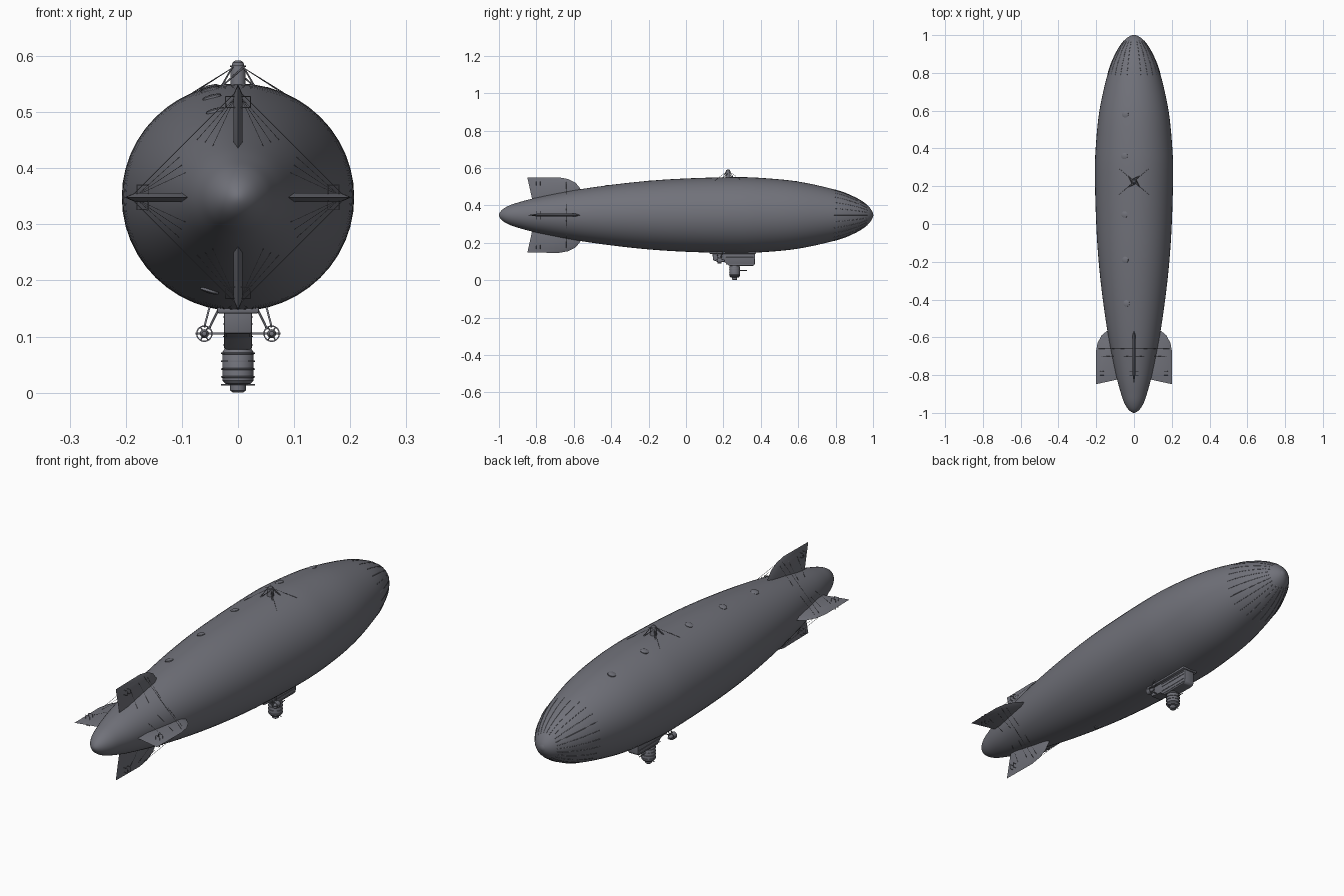
import bpy, bmesh, math
from mathutils import Vector, Matrix

if "Cube" in bpy.data.objects:
    bpy.data.objects.remove(bpy.data.objects["Cube"], do_unlink=True)

grey = bpy.data.materials.new("slate_grey")
grey.use_nodes = True
COLOUR = (0.165, 0.168, 0.195, 1)
grey.diffuse_color = COLOUR
grey.node_tree.nodes["Principled BSDF"].inputs["Base Color"].default_value = COLOUR

AXIS_Z = 0.348


def finish(name, bm, smooth=True):
    bmesh.ops.recalc_face_normals(bm, faces=bm.faces)
    mesh = bpy.data.meshes.new(name)
    bm.to_mesh(mesh)
    bm.free()
    mesh.materials.append(grey)
    ob = bpy.data.objects.new(name, mesh)
    bpy.context.collection.objects.link(ob)
    if smooth:
        bpy.ops.object.select_all(action="DESELECT")
        ob.select_set(True)
        bpy.context.view_layer.objects.active = ob
        bpy.ops.object.shade_smooth_by_angle(angle=math.radians(35))
    return ob


def wires(name, paths, radius):
    """One curve object holding many thin round rods."""
    cu = bpy.data.curves.new(name, "CURVE")
    cu.dimensions = "3D"
    cu.bevel_depth = radius
    cu.bevel_resolution = 1
    cu.use_fill_caps = True
    for path in paths:
        sp = cu.splines.new("POLY")
        sp.points.add(len(path) - 1)
        for pt, co in zip(sp.points, path):
            pt.co = (*co, 1)
    cu.materials.append(grey)
    ob = bpy.data.objects.new(name, cu)
    bpy.context.collection.objects.link(ob)


def lathe(name, profile, place, sides=20):
    """Revolve (radius, height) pairs about local z, then place."""
    bm = bmesh.new()
    vs = [bm.verts.new((r, 0, h)) for r, h in profile]
    edges = [bm.edges.new(p) for p in zip(vs, vs[1:])]
    bmesh.ops.spin(bm, geom=vs + edges, cent=(0, 0, 0), axis=(0, 0, 1),
                   angle=math.tau, steps=sides)
    bmesh.ops.remove_doubles(bm, verts=bm.verts, dist=1e-5)
    bm.transform(place)
    return finish(name, bm)


def box(name, centre, size, bevel=0.0):
    bm = bmesh.new()
    bmesh.ops.create_cube(bm, size=1)
    bm.transform(Matrix.Translation(centre) @ Matrix.Diagonal((*size, 1)))
    if bevel:
        bmesh.ops.bevel(bm, geom=bm.edges[:], offset=bevel, segments=2,
                        profile=0.5, affect="EDGES")
    return finish(name, bm)


# Envelope: lengthwise profile, smoothed, then lofted
STATIONS = [(-1, 0), (-0.985, 0.027), (-0.95, 0.05), (-0.9, 0.068), (-0.8, 0.095),
            (-0.6, 0.135), (-0.4, 0.165), (-0.2, 0.187), (0, 0.2), (0.25, 0.207),
            (0.4, 0.203), (0.6, 0.183), (0.8, 0.138), (0.9, 0.099), (0.96, 0.062),
            (0.99, 0.03), (1, 0)]
pts = [Vector(p) for p in STATIONS]
first = Vector((pts[1].x, -pts[1].y))
last = Vector((pts[-2].x, -pts[-2].y))
ext = [first] + pts + [last]
dense = []
for a, b, c, d in zip(ext, ext[1:], ext[2:], ext[3:]):
    for k in range(5):
        t = k / 5
        dense.append(0.5 * (2 * b + (c - a) * t + (2 * a - 5 * b + 4 * c - d) * t ** 2
                            + (3 * b - a - 3 * c + d) * t ** 3))
dense.append(pts[-1])


def radius_at(y):
    for a, b in zip(dense, dense[1:]):
        if a.x <= y <= b.x:
            return a.y + (b.y - a.y) * (y - a.x) / max(b.x - a.x, 1e-6)
    return 0


def polar(angle, r, y):
    """Point around the long axis; angle is measured from straight up."""
    return Vector((r * math.sin(angle), y, AXIS_Z + r * math.cos(angle)))


def on_hull(angle, y, lift=0.0):
    r = radius_at(y) + lift
    p = polar(angle, r, y)
    p.z = AXIS_Z + (p.z - AXIS_Z) * 0.98
    return p


SIDES = 48
bm = bmesh.new()
rings = [[bm.verts.new(on_hull(math.tau * i / SIDES, p.x)) for i in range(SIDES)]
         for p in dense[1:-1]]
for lo, hi in zip(rings, rings[1:]):
    for i in range(SIDES):
        j = (i + 1) % SIDES
        bm.faces.new((lo[i], lo[j], hi[j], hi[i]))
for ring, y in ((rings[0], -1), (rings[-1], 1)):
    tip = bm.verts.new((0, y, AXIS_Z))
    for i in range(SIDES):
        bm.faces.new((ring[i], ring[(i + 1) % SIDES], tip))
finish("envelope", bm)

# Nose battens and nose cap
wires("nose_battens", [[on_hull(math.tau * i / 24, 0.79 + 0.02 * k) for k in range(10)]
                       for i in range(24)], 0.0012)
lathe("nose_cap", [(0, 0.004), (0.012, 0.001), (0.024, -0.006), (0.026, -0.012)],
      Matrix.Translation((0, 0.998, AXIS_Z)) @ Matrix.Rotation(-math.pi / 2, 4, "X"))

# Four tail fins with lens-shaped thickness
FIN = [(-0.815, 0.05), (-0.848, 0.2), (-0.68, 0.202), (-0.63, 0.193),
       (-0.59, 0.172), (-0.567, 0.145), (-0.555, 0.11), (-0.56, 0.05)]
mid = sum((Vector(p) for p in FIN), Vector((0, 0))) / len(FIN)
horns, braces, stays = [], [], []
for n, label in enumerate(("upper", "left", "lower", "right")):
    ang = n * math.pi / 2
    turn = Matrix.Translation((0, 0, AXIS_Z)) @ Matrix.Rotation(ang, 4, "Y")
    bm = bmesh.new()
    rim = [bm.verts.new((0, y, r)) for y, r in FIN]
    for s in (-1, 1):
        inner = []
        for y, r in FIN:
            q = mid + (Vector((y, r)) - mid) * 0.7
            inner.append(bm.verts.new((s * 0.008, q.x, q.y)))
        for i in range(len(FIN)):
            j = (i + 1) % len(FIN)
            bm.faces.new((rim[i], rim[j], inner[j], inner[i]))
        bm.faces.new(inner)
    bm.transform(turn)
    finish(label + "_fin", bm)

    # Control horn frame and hinge line
    def at(x, y, r):
        return turn @ Vector((x, y, r))
    for y in (-0.78, -0.8):
        horns.append([at(x, y, r) for x, r in ((-0.022, 0.16), (-0.022, 0.18),
                     (0.022, 0.18), (0.022, 0.16), (-0.022, 0.16))])
    for s in (-1, 1):
        horns.append([at(s * 0.005, -0.765, 0.1), at(s * 0.003, -0.77, 0.19)])
        # Bracing cables to the hull
        for k, y in enumerate((-0.76, -0.7, -0.64)):
            stays.append([at(s * 0.004, y, 0.18), on_hull(ang + s * (0.45 + 0.08 * k), y)])
    braces.append([polar(ang, 0.192, -0.66), polar(ang + math.pi / 2, 0.192, -0.66)])
wires("control_horns", horns, 0.0012)
wires("fin_braces", braces, 0.0007)
wires("fin_stays", stays, 0.0005)

# Valve covers along the top and one underneath
for n, (ang, y) in enumerate([(-0.25, 0.58), (-0.25, 0.36), (-0.25, 0.05), (-0.25, -0.19),
                              (-0.25, -0.42), (-2.85, -0.3)]):
    p = on_hull(ang, y, -0.001)
    out = (p - Vector((0, y, AXIS_Z))).to_track_quat("Z", "Y").to_matrix().to_4x4()
    lathe(f"valve_cover_{n + 1}", [(0.017, -0.002), (0.017, 0.003), (0.012, 0.005), (0, 0.006)],
          Matrix.Translation(p) @ out)

# Gondola: side profile extruded across, with rails
bm = bmesh.new()
SIDE = [(0.14, 0.16), (0.37, 0.16), (0.368, 0.085), (0.36, 0.077), (0.23, 0.077),
        (0.205, 0.098), (0.145, 0.105)]
face = bm.faces.new([bm.verts.new((-0.025, y, z)) for y, z in SIDE])
new = bmesh.ops.extrude_face_region(bm, geom=[face])["geom"]
bmesh.ops.translate(bm, vec=(0.05, 0, 0), verts=[v for v in new if isinstance(v, bmesh.types.BMVert)])
bmesh.ops.bevel(bm, geom=bm.edges[:], offset=0.004, segments=2, profile=0.5, affect="EDGES")
finish("gondola", bm)
box("gondola_mount", (0, 0.25, 0.148), (0.075, 0.25, 0.014), 0.004)
wires("gondola_rails", [[(s * 0.026, 0.215, z), (s * 0.026, 0.362, z)]
                        for s in (-1, 1) for z in (0.085, 0.1, 0.122, 0.135)], 0.0012)

# Lower pod with hoops, foot dish and forward probe
lathe("lower_pod", [(0, 0.078), (0.024, 0.078), (0.028, 0.072), (0.028, 0.022),
                    (0.023, 0.016), (0.014, 0.014), (0.014, 0.004), (0.009, 0), (0, 0)],
      Matrix.Translation((0, 0.26, 0)))
for n in range(4):
    z = 0.026 + n * 0.014
    lathe(f"pod_hoop_{n + 1}", [(0.027, z), (0.03, z + 0.001), (0.03, z + 0.003), (0.027, z + 0.004)],
          Matrix.Translation((0, 0.26, 0)))
wires("pod_probe", [[(0, 0.28, 0.052), (0, 0.325, 0.052)]], 0.0018)
wires("pod_foot_bar", [[(-0.03, 0.26, 0.014), (0.03, 0.26, 0.014)]], 0.0012)

# Engines with duct ring, propeller and struts on both sides
struts, blades = [], []
for s, label in ((1, "left"), (-1, "right")):
    hub = Vector((s * 0.06, 0.18, 0.105))
    along = Matrix.Translation(hub) @ Matrix.Rotation(math.pi / 2, 4, "X")
    lathe(label + "_engine", [(0, -0.03), (0.005, -0.026), (0.008, -0.012), (0.008, 0.01),
                              (0.004, 0.02), (0, 0.022)], along, 12)
    lathe(label + "_duct", [(0.0125, -0.01), (0.0148, -0.01), (0.0148, 0.012),
                            (0.0125, 0.012), (0.0125, -0.01)], along, 20)
    for k in range(6):
        a = k * math.tau / 6
        blades.append([hub, hub + Vector((math.cos(a) * 0.014, 0, math.sin(a) * 0.014))])
    struts.append([(s * 0.02, 0.18, 0.105), (s * 0.076, 0.18, 0.105)])
    for dy in (-0.015, 0.015):
        struts.append([hub + Vector((-s * 0.008, dy / 2, 0.008)), (s * 0.034, 0.18 + dy, 0.15)])
    struts.append([hub + Vector((0, 0, 0.012)), (s * 0.05, 0.2, 0.155)])
wires("engine_struts", struts, 0.002)
wires("propeller_blades", blades, 0.0014)

# Top mast: tapered lattice, drum, hoop and guy lines
MAST_Y = 0.225
corners = [(1, 1), (-1, 1), (-1, -1), (1, -1)]
lattice, guys = [], []
for (a, b), (c, d) in zip(corners, corners[1:] + corners[:1]):
    foot = (a * 0.03, MAST_Y + b * 0.03, 0.545)
    lattice += [[foot, (a * 0.01, MAST_Y + b * 0.01, 0.58)],
                [foot, (c * 0.01, MAST_Y + d * 0.01, 0.58)]]
    guys.append([(a * 0.008, MAST_Y + b * 0.008, 0.58), on_hull(a * 0.4, MAST_Y + b * 0.07)])
wires("mast_lattice", lattice, 0.0015)
wires("mast_guys", guys, 0.0007)
lathe("mast_drum", [(0, 0.54), (0.014, 0.54), (0.013, 0.575), (0.01, 0.588), (0.005, 0.592),
                    (0, 0.592)], Matrix.Translation((0, MAST_Y, 0)), 12)
lathe("mast_hoop", [(0.011, 0.58), (0.014, 0.58), (0.014, 0.583), (0.011, 0.583), (0.011, 0.58)],
      Matrix.Translation((0, MAST_Y, 0)), 16)
